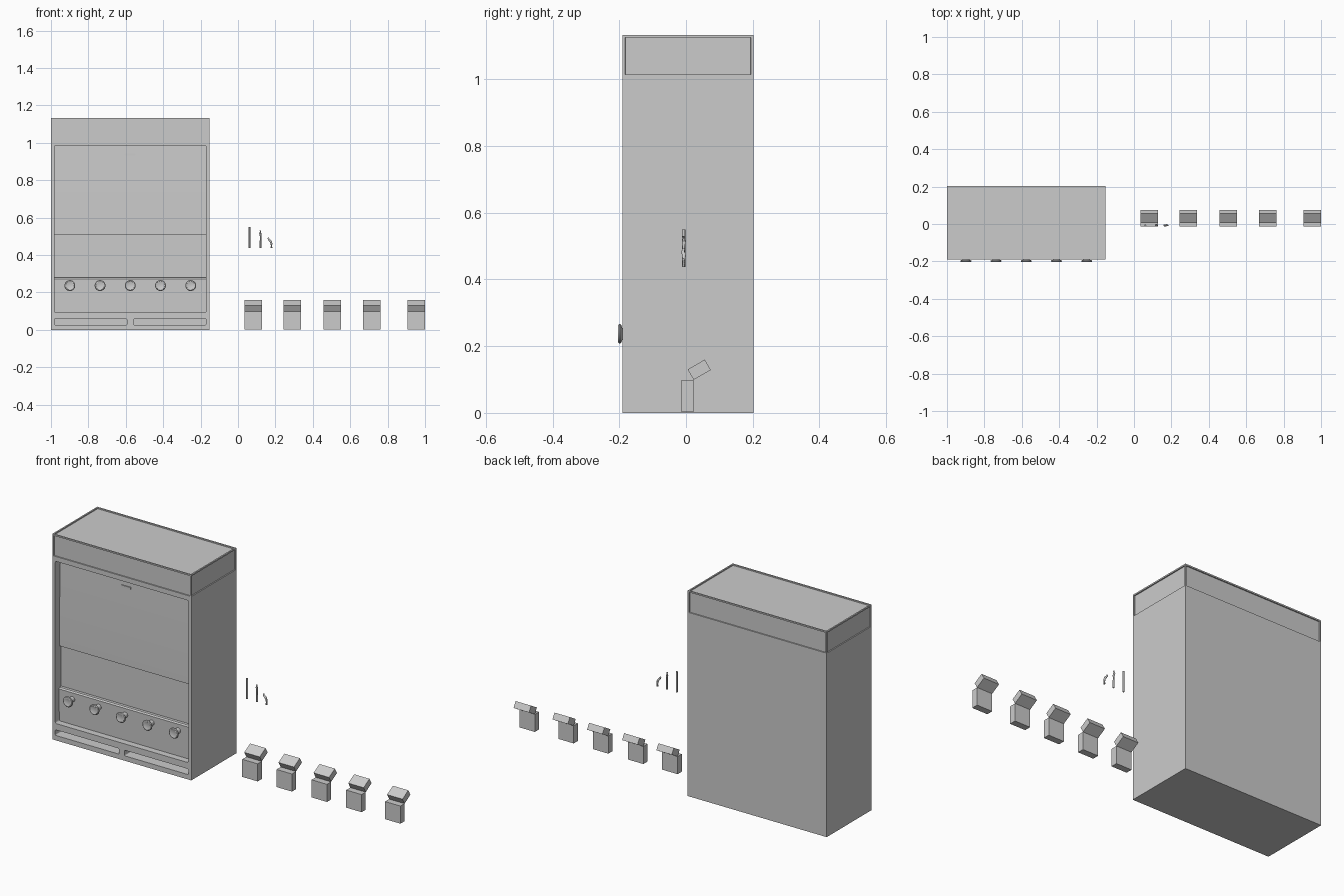
import bpy, bmesh, math
from mathutils import Matrix, Vector

if "Cube" in bpy.data.objects:
    bpy.data.objects.remove(bpy.data.objects["Cube"])

CX, FRONT, BACK = -0.576, -0.19, 0.202


def finish(bm, name):
    bmesh.ops.recalc_face_normals(bm, faces=bm.faces[:])
    me = bpy.data.meshes.new(name)
    bm.to_mesh(me)
    bm.free()
    ob = bpy.data.objects.new(name, me)
    bpy.context.collection.objects.link(ob)
    return ob


def add_box(bm, x0, x1, y0, y1, z0, z1):
    m = Matrix.Translation(((x0 + x1) / 2, (y0 + y1) / 2, (z0 + z1) / 2)) \
        @ Matrix.Diagonal((x1 - x0, y1 - y0, z1 - z0, 1))
    return bmesh.ops.create_cube(bm, size=1, matrix=m)['verts']


def box(name, *dims):
    bm = bmesh.new()
    add_box(bm, *dims)
    return finish(bm, name)


def prism(name, profile, x0, x1):
    # (y, z) profile extruded along x
    bm = bmesh.new()
    face = bm.faces.new([bm.verts.new((x0, y, z)) for y, z in profile])
    ext = bmesh.ops.extrude_face_region(bm, geom=[face])
    bmesh.ops.translate(bm, vec=(x1 - x0, 0, 0),
                        verts=[v for v in ext['geom'] if isinstance(v, bmesh.types.BMVert)])
    return finish(bm, name)


def smooth(ob, angle=35):
    bpy.ops.object.select_all(action='DESELECT')
    ob.select_set(True)
    bpy.context.view_layer.objects.active = ob
    bpy.ops.object.shade_smooth_by_angle(angle=math.radians(angle))


# cabinet with a header whose sides and top have sunken panels
bm = bmesh.new()
add_box(bm, -1, -0.152, FRONT, BACK, 0, 1.006)
bm.faces.ensure_lookup_table()
top = max(bm.faces, key=lambda f: f.calc_center_median().z)
ext = bmesh.ops.extrude_face_region(bm, geom=[top])
bmesh.ops.translate(bm, vec=(0, 0, 0.127),
                    verts=[v for v in ext['geom'] if isinstance(v, bmesh.types.BMVert)])
if top.is_valid:
    bm.faces.remove(top)
bmesh.ops.recalc_face_normals(bm, faces=bm.faces[:])
header = [f for f in bm.faces if f.calc_center_median().z > 1.02]
bmesh.ops.inset_individual(bm, faces=header, thickness=0.011)
bmesh.ops.inset_individual(bm, faces=header, thickness=0.0005, depth=-0.006)
cabinet = finish(bm, "cabinet")


# rounded openings in the front
def cut_opening(name, x0, x1, z0, z1, depth, radius):
    bm = bmesh.new()
    add_box(bm, x0, x1, FRONT - 0.05, FRONT + depth, z0, z1)
    edges = [e for e in bm.edges if abs(e.verts[0].co.y - e.verts[1].co.y) > 0.01]
    bmesh.ops.bevel(bm, geom=edges, offset=radius, segments=3, profile=0.5, affect='EDGES')
    cutter = finish(bm, name)
    cutter.hide_render = True
    mod = cabinet.modifiers.new(name, 'BOOLEAN')
    mod.object, mod.operation, mod.solver = cutter, 'DIFFERENCE', 'EXACT'
    bpy.context.view_layer.objects.active = cabinet
    bpy.ops.object.modifier_apply(modifier=name)
    bpy.data.objects.remove(cutter)


cut_opening("display_opening", -0.982, -0.17, 0.093, 0.987, 0.052, 0.008)
cut_opening("left_tray", -0.982, -0.593, 0.027, 0.058, 0.06, 0.005)
cut_opening("right_tray", -0.559, -0.17, 0.027, 0.058, 0.06, 0.005)

# gently bowed display panel with a coin slot plate
bow = [(-0.147 - 0.008 * math.sin(t / 8 * math.pi / 2), 0.987 - 0.480 * t / 8) for t in range(9)]
smooth(prism("display_panel", [(-0.137, 0.987)] + bow + [(-0.137, 0.507)], -0.981, -0.171))
box("coin_slot", -0.606, -0.549, -0.153, -0.146, 0.931, 0.943)

# control panel below the middle recess
prism("control_panel", [(-0.137, 0.094), (-0.155, 0.094), (-0.160, 0.272),
                        (-0.154, 0.279), (-0.137, 0.279)], -0.981, -0.171)


# turned pull knobs, profile as (distance from front face, radius)
def knob(name, x, z):
    prof = [(-0.04, 0.015), (0.0, 0.015), (0.003, 0.024), (0.006, 0.029),
            (0.010, 0.029), (0.0135, 0.026), (0.0145, 0.021), (0.0135, 0.019)]
    n = 24
    bm = bmesh.new()
    rings = [[bm.verts.new((x + r * math.cos(2 * math.pi * i / n), FRONT - d,
                            z + r * math.sin(2 * math.pi * i / n))) for i in range(n)]
             for d, r in prof]
    for a, b in zip(rings, rings[1:]):
        for i in range(n):
            bm.faces.new((a[i], a[(i + 1) % n], b[(i + 1) % n], b[i]))
    bm.faces.new(rings[0])
    bm.faces.new(rings[-1])
    smooth(finish(bm, name))


for i in range(5):
    knob(f"pull_knob_{i + 1}", CX + (i - 2) * 0.1615, 0.237)

# open flip-top packs: lid swung back 60 degrees about the rear top edge
for i, x in enumerate((0.082, 0.291, 0.505, 0.716, 0.953)):
    box(f"pack_body_{i + 1}", x - 0.047, x + 0.047, -0.013, 0.023, 0.002, 0.099)
    bm = bmesh.new()
    verts = add_box(bm, x - 0.047, x + 0.047, -0.013, 0.023, 0.099, 0.158)
    bmesh.ops.rotate(bm, verts=verts, cent=(x, 0.023, 0.099),
                     matrix=Matrix.Rotation(math.radians(-60), 3, 'X'))
    finish(bm, f"pack_lid_{i + 1}")


# paper sticks: whole, wrinkled and bent; path points are (x, y, z, radius)
def stick(name, pts, n=12):
    bm = bmesh.new()
    rings = []
    for k, (x, y, z, r) in enumerate(pts):
        a, b = pts[max(k - 1, 0)], pts[min(k + 1, len(pts) - 1)]
        rot = (Vector(b[:3]) - Vector(a[:3])).to_track_quat('Z', 'Y')
        rings.append([bm.verts.new(Vector((x, y, z)) + rot @ Vector(
            (r * math.cos(2 * math.pi * i / n), r * math.sin(2 * math.pi * i / n), 0)))
            for i in range(n)])
    for a, b in zip(rings, rings[1:]):
        for i in range(n):
            bm.faces.new((a[i], a[(i + 1) % n], b[(i + 1) % n], b[i]))
    bm.faces.new(rings[0])
    bm.faces.new(rings[-1])
    smooth(finish(bm, name), 50)


stick("whole_stick", [(0.061, -0.007, 0.437, 0.005), (0.061, -0.007, 0.55, 0.005)])
stick("wrinkled_stick", [(0.121, -0.007, 0.437, 0.005), (0.121, -0.007, 0.475, 0.005),
                         (0.121, -0.007, 0.505, 0.005), (0.119, -0.006, 0.515, 0.006),
                         (0.120, -0.007, 0.53, 0.004)])
stick("bent_stick", [(0.179, -0.007, 0.437, 0.005), (0.179, -0.007, 0.462, 0.005),
                     (0.174, -0.006, 0.473, 0.006), (0.166, -0.009, 0.482, 0.005),
                     (0.160, -0.007, 0.492, 0.004)])
